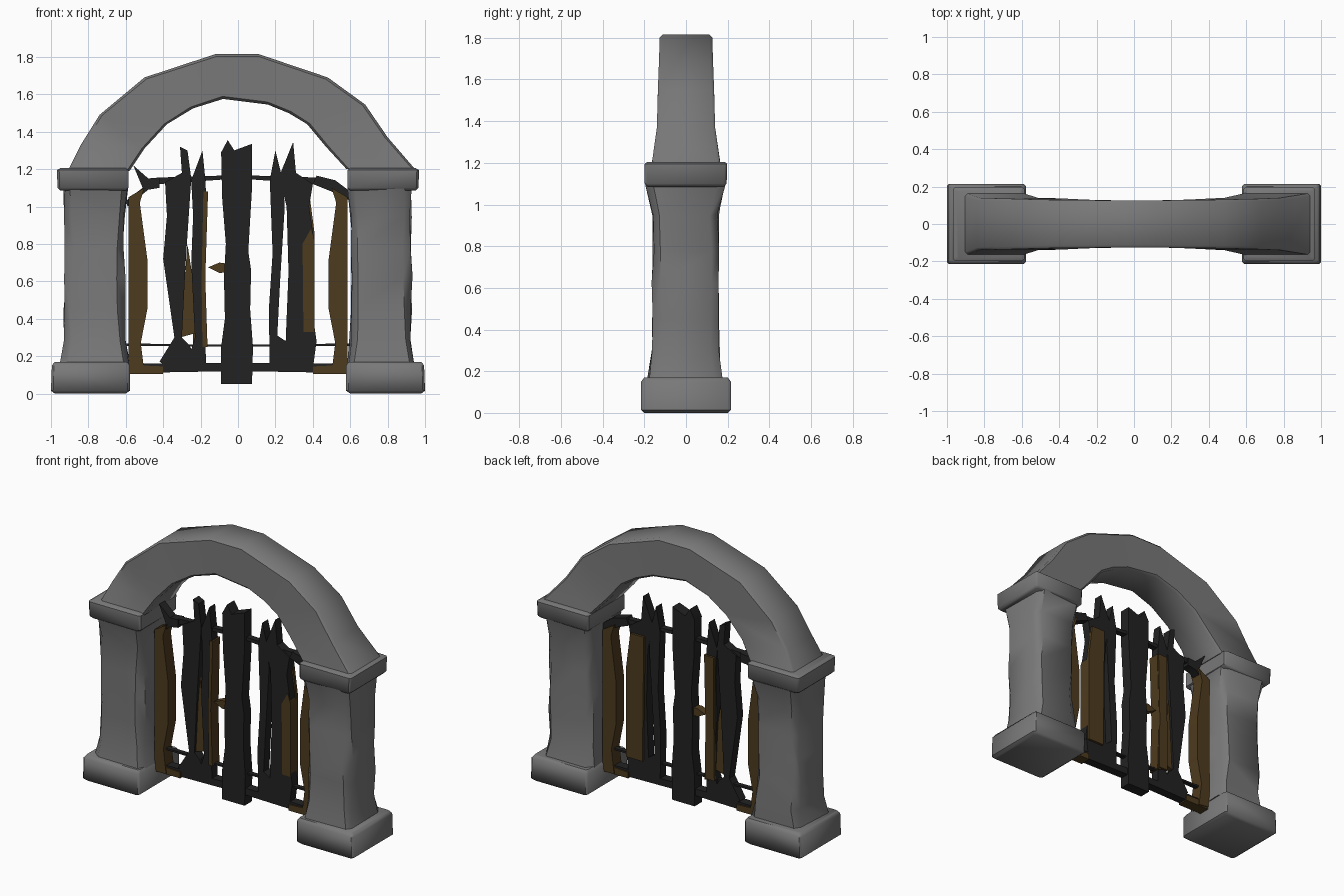
import bpy, bmesh, math, random
from mathutils import Vector

random.seed(4)


def material(name, rgb):
    m = bpy.data.materials.new(name)
    m.diffuse_color = (*rgb, 1)
    return m


STONE = material("grey stone", (0.19, 0.19, 0.19))
IRON = material("dark iron", (0.016, 0.016, 0.016))
WOOD = material("brown wood", (0.075, 0.043, 0.013))


def finish(bm, name, mat, angle):
    bmesh.ops.recalc_face_normals(bm, faces=bm.faces[:])
    me = bpy.data.meshes.new(name)
    bm.to_mesh(me)
    bm.free()
    me.materials.append(mat)
    ob = bpy.data.objects.new(name, me)
    bpy.context.collection.objects.link(ob)
    me.shade_smooth()
    me.set_sharp_from_angle(angle=math.radians(angle))
    return ob


def loft(name, rings, mat, angle=45):
    """Skin a list of equal-length closed rings and cap both ends."""
    bm = bmesh.new()
    vs = [[bm.verts.new(p) for p in r] for r in rings]
    n = len(rings[0])
    for a, b in zip(vs, vs[1:]):
        for i in range(n):
            j = (i + 1) % n
            bm.faces.new((a[i], a[j], b[j], b[i]))
    bm.faces.new(vs[0])
    bm.faces.new(vs[-1])
    return finish(bm, name, mat, angle)


def chamfered(w0, w1, d0, d1, c):
    """Rectangle outline with cut corners."""
    return [(w0 + c, d0), (w1 - c, d0), (w1, d0 + c), (w1, d1 - c),
            (w1 - c, d1), (w0 + c, d1), (w0, d1 - c), (w0, d0 + c)]


def column(name, levels, side, c=0.02, wobble=0.0):
    """Stack of chamfered rectangles: (z, x0, x1, y0, y1)."""
    def j():
        return random.uniform(-wobble, wobble)
    rings = [[(side * (x + j()), y + j(), z + j()) for x, y in chamfered(x0, x1, y0, y1, c)]
             for z, x0, x1, y0, y1 in levels]
    return loft(name, rings, STONE)


def plate(name, outline, mat, depth=0.07, y=0.0):
    """Front outline (x, z) extruded through y, ridged in the middle."""
    bm = bmesh.new()
    front = [bm.verts.new((x, y - depth / 2, z)) for x, z in outline]
    back = [bm.verts.new((x, y + depth / 2, z)) for x, z in outline]
    bm.faces.new(front)
    bm.faces.new(back)
    n = len(outline)
    for i in range(n):
        k = (i + 1) % n
        bm.faces.new((front[i], front[k], back[k], back[i]))
    return finish(bm, name, mat, 30)


# Stone pillars
for side, tag in ((-1, "left"), (1, "right")):
    column(tag + "_plinth", [(0.0, 0.60, 0.98, -0.20, 0.20), (0.015, 0.578, 1.0, -0.215, 0.215),
                             (0.15, 0.578, 0.995, -0.215, 0.215), (0.17, 0.59, 0.98, -0.20, 0.20)], side, 0.012)
    column(tag + "_shaft", [(0.16, 0.585, 0.945, -0.18, 0.17), (0.29, 0.60, 0.925, -0.16, 0.155),
                            (0.45, 0.61, 0.93, -0.155, 0.15), (0.62, 0.605, 0.925, -0.16, 0.15),
                            (0.78, 0.612, 0.92, -0.155, 0.15), (0.95, 0.605, 0.925, -0.155, 0.15),
                            (1.10, 0.59, 0.93, -0.19, 0.185)], side, 0.035, 0.009)
    column(tag + "_capital", [(1.085, 0.60, 0.95, -0.185, 0.18), (1.10, 0.585, 0.965, -0.198, 0.195),
                              (1.195, 0.585, 0.968, -0.198, 0.198), (1.205, 0.60, 0.95, -0.185, 0.185)], side, 0.012)

# Stone arch: outer point, inner point, half depth
arch = [(-.91, 1.19, -.58, 1.19, .165), (-.84, 1.33, -.50, 1.31, .14), (-.74, 1.49, -.38, 1.44, .137),
        (-.50, 1.69, -.24, 1.525, .13), (-.12, 1.815, -.08, 1.575, .126), (.11, 1.815, .16, 1.545, .126),
        (.48, 1.69, .27, 1.50, .13), (.68, 1.545, .37, 1.44, .135), (.80, 1.37, .47, 1.32, .14),
        (.955, 1.19, .58, 1.20, .165)]
rings = []
for ox, oz, ix, iz, d in arch:
    o, i = Vector((ox, 0, oz)), Vector((ix, 0, iz))
    length = (o - i).length
    u = (o - i) / length
    rings.append([i + u * s + Vector((0, t, 0)) for s, t in chamfered(0, length, -d, d, 0.014)])
loft("arch", rings, STONE)

# Outer wooden posts
for s, tag in ((-1, "left"), (1, "right")):
    plate(tag + "_wood_post", [(s * x, z) for x, z in
          [(.585, .12), (.50, .11), (.52, .27), (.485, .45), (.485, .72), (.525, 1.02), (.50, 1.10), (.585, 1.05)]],
          WOOD, 0.085)

# Centre iron post
plate("centre_post", [(-.09, .05), (.075, .05), (.08, .25), (.065, .45), (.07, .66), (.055, .76), (.075, 1.10),
                      (.075, 1.335), (-.02, 1.30), (-.055, 1.355), (-.09, 1.29), (-.085, 1.05), (-.065, .80),
                      (-.075, .62), (-.07, .40), (-.09, .25)], IRON, 0.075)

# Iron bars with pointed tops
bars = {
    "left_wide_bar": [(-.42, .17), (-.33, .12), (-.22, .17), (-.26, .26), (-.30, .30), (-.28, .70), (-.25, 1.15),
                      (-.27, 1.30), (-.31, 1.32), (-.30, 1.18), (-.39, 1.13), (-.38, .95), (-.40, .72),
                      (-.34, .30)],
    "left_narrow_bar": [(-.27, .17), (-.17, .13), (-.175, .30), (-.19, .60), (-.165, .95), (-.175, 1.15),
                        (-.19, 1.30), (-.25, 1.14), (-.24, .95), (-.25, .70), (-.23, .30)],
    "right_narrow_bar": [(.17, .12), (.27, .14), (.27, .27), (.21, .31), (.225, .60), (.25, 1.00), (.24, 1.14),
                         (.20, 1.30), (.17, 1.14), (.185, .75), (.165, .45)],
    "right_wide_bar": [(.26, .12), (.40, .13), (.42, .28), (.40, .42), (.41, .80), (.38, 1.0), (.40, 1.12),
                       (.31, 1.18), (.295, 1.345), (.22, 1.16), (.26, 1.0), (.27, .65), (.255, .28)],
}
for name, outline in bars.items():
    plate(name, outline, IRON, 0.06)

# Brown wooden backing and inlays on the bars
plate("left_bar_backing", [(-.24, .26), (-.17, .26), (-.175, .62), (-.165, 1.08), (-.235, 1.08), (-.235, .7)],
      WOOD, 0.02, 0.035)
plate("left_bar_wood_strip", [(-.19, .25), (-.163, .25), (-.175, .62), (-.16, 1.08), (-.185, 1.08), (-.195, .6)],
      WOOD, 0.075)
plate("left_gap_wood", [(-.31, .30), (-.20, .33), (-.27, .80)], WOOD, 0.03)
plate("right_bar_backing", [(.29, .25), (.41, .25), (.41, .85), (.38, 1.08), (.28, 1.08)], WOOD, 0.02, 0.035)
plate("right_bar_wood_strip", [(.35, .33), (.41, .33), (.41, .82), (.39, .88), (.345, .80)], WOOD, 0.068)

# Rails, thin wire, latch and corner brackets
for s, tag in ((-1, "left"), (1, "right")):
    def m(pts):
        return [(s * x, z) for x, z in pts]
    plate(tag + "_bottom_rail", m([(.02, .12), (.58, .11), (.60, .16), (.02, .165)]), IRON, 0.06)
    plate(tag + "_wood_foot", m([(.40, .105), (.58, .105), (.58, .20), (.50, .15), (.40, .145)]), WOOD, 0.075)
    plate(tag + "_wire", m([(.0, .25), (.60, .255), (.60, .268), (.0, .26)]), IRON, 0.03)
    plate(tag + "_top_rail", m([(.0, 1.15), (.42, 1.12), (.42, 1.155), (.0, 1.168)]), IRON, 0.04)
plate("left_bracket", [(-.42, 1.10), (-.42, 1.155), (-.48, 1.15), (-.56, 1.22), (-.51, 1.10), (-.60, 1.03),
                       (-.59, 1.00), (-.48, 1.09)], IRON, 0.06)
plate("right_bracket", [(.40, 1.12), (.42, 1.165), (.52, 1.14), (.60, 1.08), (.60, 1.03), (.50, 1.08)], IRON, 0.06)
plate("latch", [(-.16, .675), (-.10, .645), (-.02, .65), (-.02, .69), (-.10, .70)], WOOD, 0.05)
